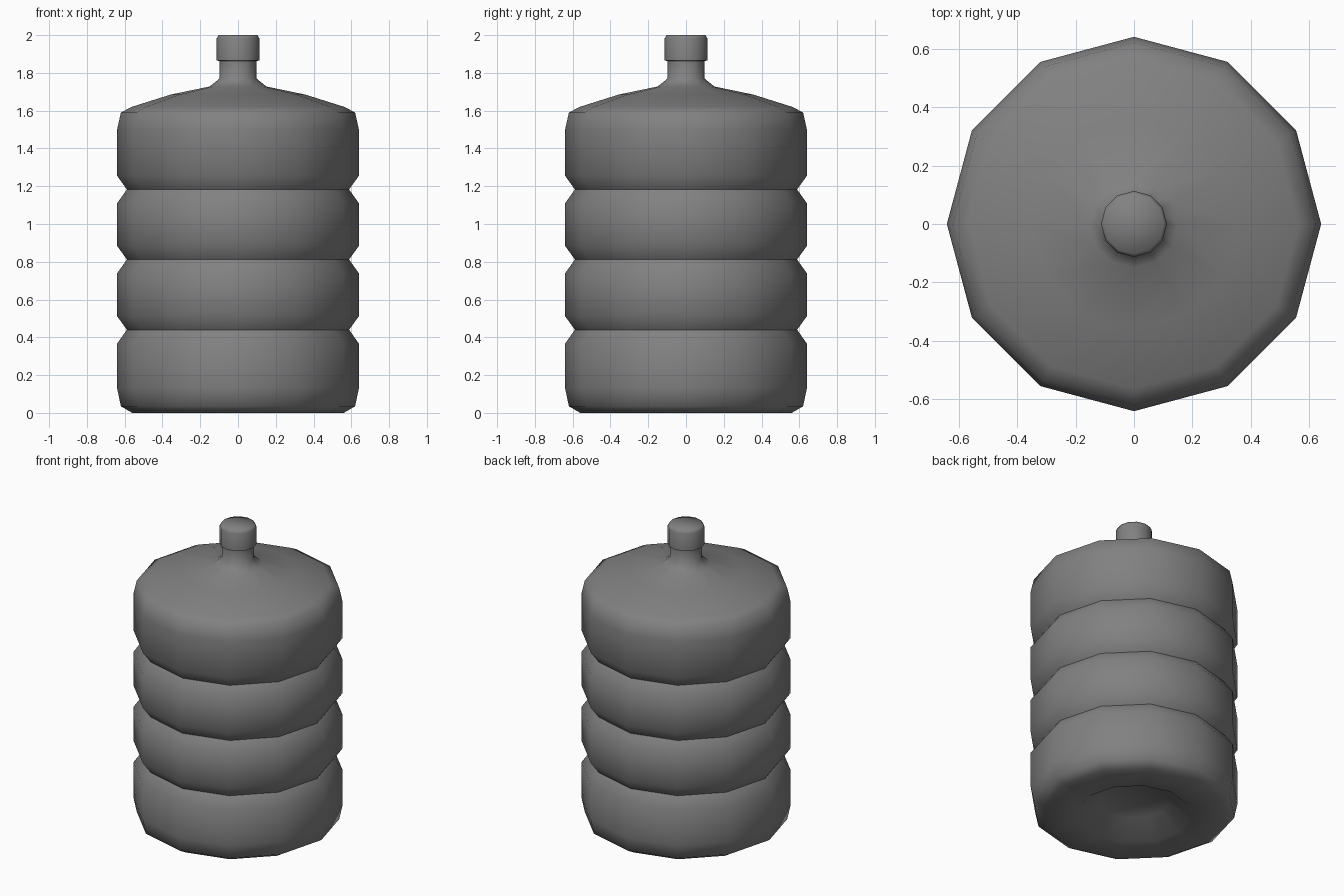
import bpy, math

if "Cube" in bpy.data.objects:
    bpy.data.objects.remove(bpy.data.objects["Cube"])

SIDES = 12

grey = bpy.data.materials.new("dark_grey_plastic")
grey.diffuse_color = (0.22, 0.22, 0.22, 1)
grey.use_nodes = True
grey.node_tree.nodes["Principled BSDF"].inputs["Base Color"].default_value = grey.diffuse_color


def lathe(name, profile, sides=SIDES):
    """Spin (radius, height) points about z, closing on the axis at radius 0."""
    verts, faces, rings = [], [], []
    for r, z in profile:
        n = 1 if r == 0 else sides
        rings.append(range(len(verts), len(verts) + n))
        for i in range(n):
            a = 2 * math.pi * i / sides
            verts.append((r * math.cos(a), r * math.sin(a), z))
    for lo, hi in zip(rings, rings[1:]):
        for i in range(sides):
            j = (i + 1) % sides
            if len(lo) == 1:
                faces.append((lo[0], hi[j], hi[i]))
            elif len(hi) == 1:
                faces.append((lo[i], lo[j], hi[0]))
            else:
                faces.append((lo[i], lo[j], hi[j], hi[i]))
    mesh = bpy.data.meshes.new(name)
    mesh.from_pydata(verts, [], faces)
    mesh.materials.append(grey)
    obj = bpy.data.objects.new(name, mesh)
    bpy.context.collection.objects.link(obj)
    bpy.ops.object.select_all(action='DESELECT')
    obj.select_set(True)
    bpy.context.view_layer.objects.active = obj
    bpy.ops.object.shade_smooth_by_angle(angle=math.radians(62))
    return obj


# Recessed base and rounded lower edge
profile = [(0, 0.10), (0.22, 0.10), (0.35, 0), (0.56, 0), (0.62, 0.035), (0.64, 0.13)]
# Pinched grooves between the ribs
for z in (0.44, 0.812, 1.183):
    profile += [(0.64, z - 0.073), (0.588, z), (0.64, z + 0.072)]
# Shoulder, neck and cap
profile += [(0.64, 1.50), (0.62, 1.59), (0.563, 1.62), (0.357, 1.685), (0.15, 1.728),
            (0.098, 1.77), (0.098, 1.862), (0.113, 1.866), (0.113, 1.983),
            (0.103, 2.0), (0, 2.0)]
lathe("water_bottle", profile)
